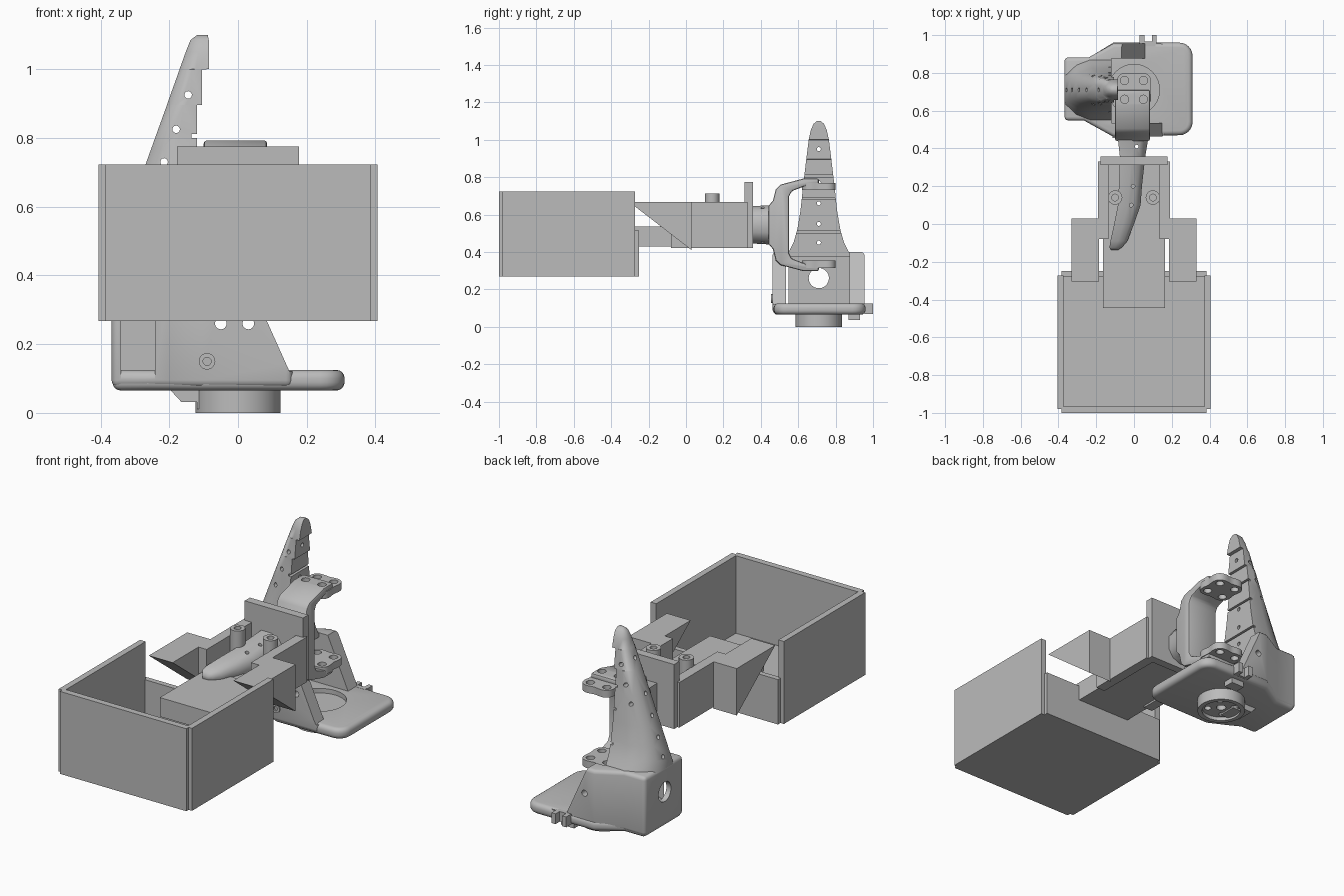
import bpy, bmesh, math
from math import cos, sin, pi

cube = bpy.data.objects.get("Cube")
if cube:
    bpy.data.objects.remove(cube, do_unlink=True)

GREY = (0.5, 0.5, 0.5, 1)
mat = bpy.data.materials.new("plain grey")
mat.use_nodes = True
mat.diffuse_color = GREY
mat.node_tree.nodes["Principled BSDF"].inputs["Base Color"].default_value = GREY

JY = 0.71    # joint axis position in y
MID = 0.545  # mid height of the yoke


def loft(name, rings):
    """Skin closed rings of equal length and cap the ends."""
    bm = bmesh.new()
    vs = [[bm.verts.new(p) for p in r] for r in rings]
    n = len(vs[0])
    for a, b in zip(vs, vs[1:]):
        for i in range(n):
            j = (i + 1) % n
            bm.faces.new((a[i], a[j], b[j], b[i]))
    bm.faces.new(vs[0])
    bm.faces.new(vs[-1])
    bmesh.ops.recalc_face_normals(bm, faces=bm.faces)
    me = bpy.data.meshes.new(name)
    bm.to_mesh(me)
    bm.free()
    ob = bpy.data.objects.new(name, me)
    bpy.context.collection.objects.link(ob)
    me.materials.append(mat)
    return ob


def select(ob):
    bpy.ops.object.select_all(action='DESELECT')
    ob.select_set(True)
    bpy.context.view_layer.objects.active = ob


def prism(name, pts, axis, lo, hi):
    """Extrude a 2D profile along an axis."""
    put = {'x': lambda u, v, w: (w, u, v),
           'y': lambda u, v, w: (u, w, v),
           'z': lambda u, v, w: (u, v, w)}[axis]
    return loft(name, [[put(u, v, w) for u, v in pts] for w in (lo, hi)])


def box(name, x0, x1, y0, y1, z0, z1):
    return prism(name, [(x0, y0), (x1, y0), (x1, y1), (x0, y1)], 'z', z0, z1)


def rod(name, u, v, r, axis, lo, hi, n=32):
    pts = [(u + r * cos(2 * pi * i / n), v + r * sin(2 * pi * i / n)) for i in range(n)]
    return prism(name, pts, axis, lo, hi)


def smooth(ob, angle=35):
    select(ob)
    bpy.ops.object.shade_smooth_by_angle(angle=math.radians(angle))


def bevel(ob, width, segments=3):
    m = ob.modifiers.new("round", 'BEVEL')
    m.width, m.segments = width, segments
    m.limit_method, m.angle_limit = 'ANGLE', math.radians(40)
    select(ob)
    bpy.ops.object.modifier_apply(modifier=m.name)


def cut(ob, *cutters):
    for c in cutters:
        c.hide_render = True
        m = ob.modifiers.new("cut", 'BOOLEAN')
        m.operation, m.solver, m.object = 'DIFFERENCE', 'EXACT', c
        select(ob)
        bpy.ops.object.modifier_apply(modifier=m.name)
        bpy.data.objects.remove(c, do_unlink=True)


# Open bin
box("bin_floor", -0.385, 0.385, -0.98, -0.27, 0.268, 0.295)
box("bin_front_wall", -0.385, 0.385, -1.0, -0.965, 0.268, 0.722)
box("bin_back_wall", -0.385, 0.385, -0.28, -0.25, 0.268, 0.515)
for s, side in ((1, "left"), (-1, "right")):
    xs = sorted((s * 0.372, s * 0.406))
    box("bin_wall_" + side, *xs, -0.98, -0.272, 0.268, 0.722)

    # Channel sides, wedge wings and screw posts
    xs = sorted((s * 0.135, s * 0.19))
    box("channel_wall_" + side, *xs, -0.08, 0.33, 0.42, 0.668)
    xs = sorted((s * 0.185, s * 0.33))
    prism("wedge_wing_" + side, [(-0.305, 0.668), (0.03, 0.668), (0.03, 0.41)], 'x', *xs)
    post = rod("screw_post_" + side, s * 0.1, 0.14, 0.038, 'z', 0.5, 0.712)
    cut(post, rod("bore", s * 0.1, 0.14, 0.018, 'z', 0.6, 0.8, 16))
    smooth(post)

box("front_block", -0.165, 0.165, -0.445, -0.04, 0.43, 0.535)
box("channel_floor", -0.14, 0.14, -0.05, 0.33, 0.43, 0.53)
box("end_plate", -0.178, 0.178, 0.312, 0.358, 0.42, 0.775)

# Lying finger: rings along y of (y, left x, right x, half height)
rings = []
for y, xa, xb, h in ((0.5, -0.09, 0.08, 0.12), (0.45, -0.085, 0.075, 0.105),
                     (0.36, -0.075, 0.06, 0.1), (0.2, -0.08, 0.042, 0.085),
                     (0.1, -0.085, 0.035, 0.075), (0.0, -0.105, 0.0, 0.06),
                     (-0.09, -0.125, -0.035, 0.042), (-0.125, -0.13, -0.065, 0.028),
                     (-0.138, -0.12, -0.085, 0.012)):
    d = xb - xa
    half = [(xa, h), (xa + 0.45 * d, h), (xa + 0.8 * d, 0.8 * h), (xb, 0.4 * h)]
    sec = half + [(x, -z) for x, z in reversed(half)]
    rings.append([(x, y, MID + z) for x, z in sec])
finger = loft("lying_finger", rings)
cut(finger, *[rod("pin", x, y, 0.01, 'z', 0.3, 0.8, 12)
              for x, y in ((0.015, 0.41), (-0.005, 0.2), (-0.015, 0.1))])
smooth(finger, 50)

# Yoke: mirrored C-shaped profile
half = [(0.44, 0.1), (0.465, 0.13), (0.48, 0.19), (0.505, 0.215), (0.63, 0.248),
        (0.71, 0.248), (0.71, 0.215), (0.63, 0.205), (0.565, 0.18), (0.55, 0.15)]
profile = [(y, MID + z) for y, z in half] + [(y, MID - z) for y, z in reversed(half)]
yoke = prism("yoke", profile, 'x', -0.1, 0.085)
bevel(yoke, 0.01, 2)


def screw_holes(z0, z1, r=0.022):
    return [rod("hole", x, JY + y, r, 'z', z0, z1, 16)
            for x in (-0.05, 0.05) for y in (-0.05, 0.05)]


cut(yoke, *screw_holes(0.2, 0.9))
smooth(yoke)

# Clover-shaped horn discs at the yoke ends
clover = []
for i in range(64):
    a = 2 * pi * i / 64
    r = 0.098 - 0.012 * cos(4 * a)
    clover.append((r * cos(a), JY + r * sin(a)))
for label, z0, z1 in (("upper", 0.73, 0.77), ("lower", 0.315, 0.355)):
    horn = prism(label + "_horn", clover, 'z', z0, z1)
    cut(horn, *screw_holes(0.2, 0.9))
    smooth(horn)

# Base plate with rounded rim
corners = [(0.24, 0.54, -90), (0.24, 0.89, 0)]
outline = [(-0.365, 0.55), (-0.265, 0.55), (-0.2, 0.515), (-0.1, 0.465)]
for cx, cy, a0 in corners:
    for k in range(7):
        a = math.radians(a0 + 15 * k)
        outline.append((cx + 0.07 * cos(a), cy + 0.07 * sin(a)))
outline += [(-0.11, 0.96), (-0.24, 0.88), (-0.365, 0.88)]
plate = prism("base_plate", outline, 'z', 0.065, 0.125)
bevel(plate, 0.024, 4)
cut(plate, rod("recess", 0, JY, 0.135, 'z', 0.085, 0.2, 48))
smooth(plate)

# Housing: hollow body with sloping cheeks
body = [(-0.368, 0.548), (-0.265, 0.548), (-0.2, 0.512), (-0.11, 0.462), (0.16, 0.462),
        (0.16, 0.955), (-0.11, 0.955), (-0.24, 0.882), (-0.368, 0.882)]
housing = prism("housing", body, 'z', 0.075, 0.4)
bevel(housing, 0.02, 3)
cutters = [box("cavity", -0.34, 0.3, 0.535, 0.875, 0.1, 0.375),
           box("joint_gap", -0.12, 0.3, 0.535, 0.875, 0.1, 0.5)]
for foot, y0, y1 in ((0.15, 0.4, JY), (0.06, JY, 1.1)):
    slope = [(foot, 0.12), (foot - 0.13, 0.41), (foot - 0.13, 0.5), (0.3, 0.5), (0.3, 0.12)]
    cutters.append(prism("slope", slope, 'y', y0, y1))
cutters.append(rod("window", JY, 0.26, 0.054, 'x', -0.5, -0.2))
cutters += [rod("hole", x, 0.26, 0.017, 'y', 0.3, 1.1, 16) for x in (-0.05, 0.03)]
cut(housing, *cutters)
smooth(housing)

# Screw boss on the housing front
boss = rod("front_boss", -0.09, 0.15, 0.024, 'y', 0.455, 0.48, 20)
cut(boss, rod("bore", -0.09, 0.15, 0.012, 'y', 0.4, 0.47, 12))

# Upright finger: rings along z of (z, outer x, inner x, half width)
rings = []
for z, xo, xi, w in ((0.385, -0.368, -0.12, 0.165), (0.41, -0.366, -0.12, 0.155),
                     (0.45, -0.358, -0.12, 0.135), (0.52, -0.338, -0.12, 0.115),
                     (0.62, -0.306, -0.12, 0.098), (0.77, -0.252, -0.12, 0.082),
                     (0.895, -0.207, -0.12, 0.067), (0.896, -0.207, -0.105, 0.067),
                     (0.999, -0.17, -0.105, 0.054), (1.0, -0.17, -0.085, 0.054),
                     (1.05, -0.152, -0.085, 0.043), (1.085, -0.138, -0.085, 0.028),
                     (1.1, -0.118, -0.088, 0.01)):
    d = xo - xi
    half = [(xi, w), (xi + 0.45 * d, w), (xi + 0.75 * d, 0.82 * w), (xo, 0.45 * w)]
    sec = half + [(x, -y) for x, y in reversed(half)]
    rings.append([(x, JY + y, z) for x, y in sec])
finger = loft("upright_finger", rings)
cutters = [rod("pin", JY, z, 0.011, 'x', -0.5, 0.1, 12) for z in (0.45, 0.55, 0.66, 0.77, 0.95)]
cutters += [rod("pin", x, z, 0.011, 'y', 0.4, 1.0, 12)
            for x, z in ((-0.145, 0.925), (-0.18, 0.825), (-0.215, 0.73))]
cutters += [box("groove", -0.135, 0.0, 0.5, 0.9, z, z + 0.012) for z in (0.5, 0.68, 0.8)]
cut(finger, *cutters)
smooth(finger, 50)

# Bottom output horn
horn = rod("bottom_horn", 0, JY, 0.124, 'z', 0.0, 0.09, 48)
cut(horn, rod("dish", 0, JY, 0.1, 'z', -0.1, 0.02, 48),
    rod("axle_hole", 0, JY, 0.025, 'z', -0.1, 0.06, 20), *screw_holes(-0.1, 0.2, 0.018))
smooth(horn)

# Foot under the plate and cable clips at the back
prism("cable_foot", [(-0.2, 0.07), (-0.165, 0.032), (-0.12, 0.032), (-0.12, 0.012),
                     (-0.04, 0.012), (-0.04, 0.07)], 'y', 0.66, 0.76)
box("clip_root", 0.03, 0.115, 0.94, 0.965, 0.07, 0.125)
box("clip_tab", 0.03, 0.11, 0.87, 0.93, 0.035, 0.07)
for x in (0.03, 0.095):
    box("clip_prong", x, x + 0.025, 0.955, 1.0, 0.068, 0.125)
